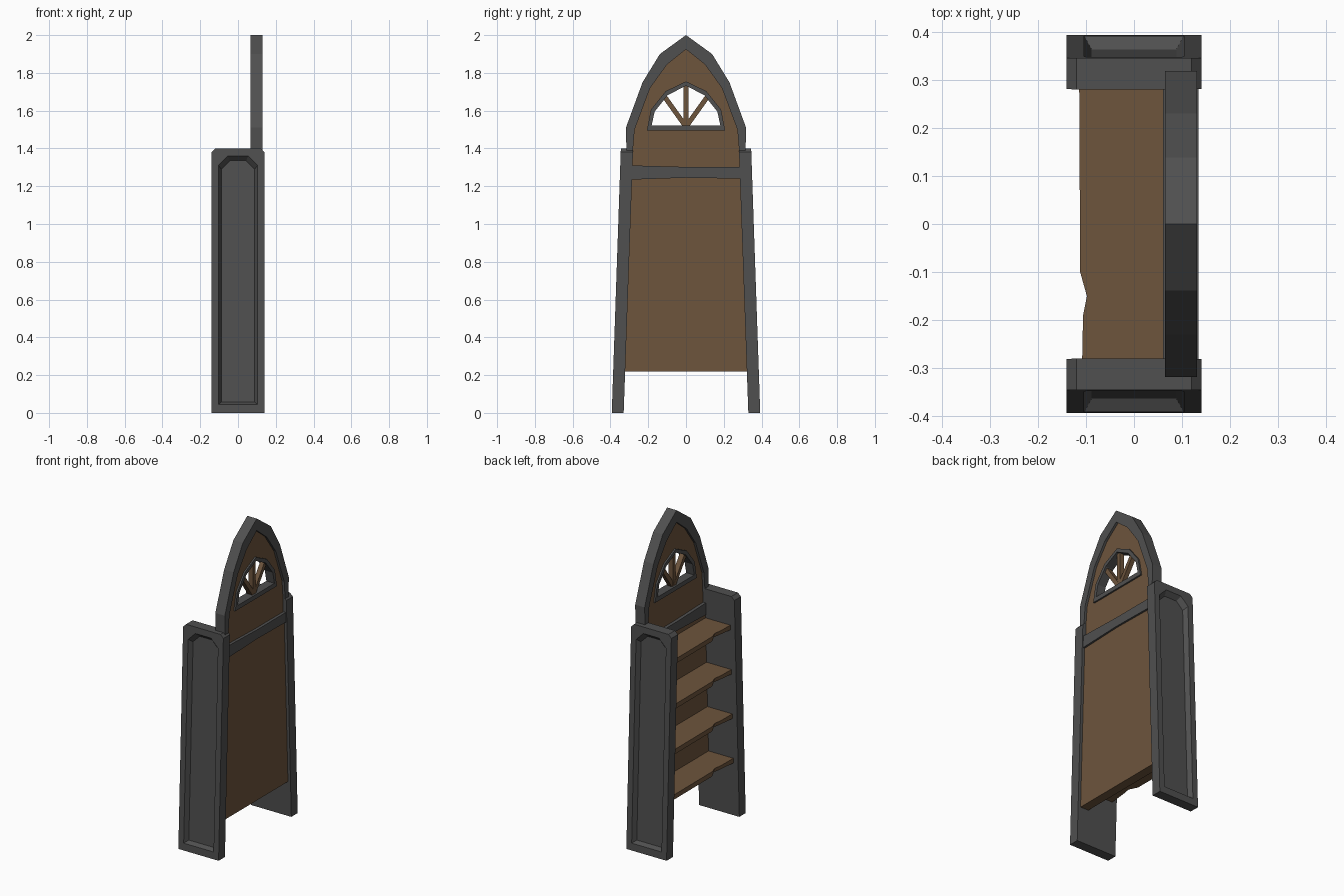
import bpy, bmesh, math

if "Cube" in bpy.data.objects:
    bpy.data.objects.remove(bpy.data.objects["Cube"])


def material(name, rgb):
    m = bpy.data.materials.new(name)
    m.diffuse_color = (*rgb, 1)
    m.use_nodes = True
    m.node_tree.nodes["Principled BSDF"].inputs["Base Color"].default_value = m.diffuse_color
    return m


GRAY = material("dark gray frame", (0.08, 0.08, 0.08))
BROWN = material("brown wood", (0.155, 0.09, 0.046))


def finish(bm, name, mat):
    bmesh.ops.recalc_face_normals(bm, faces=bm.faces)
    me = bpy.data.meshes.new(name)
    bm.to_mesh(me)
    bm.free()
    me.materials.append(mat)
    ob = bpy.data.objects.new(name, me)
    bpy.context.collection.objects.link(ob)
    return ob


def prism(name, pts, x0, x1, mat):
    """Extrude a (y, z) outline along x."""
    bm = bmesh.new()
    a, b = [[bm.verts.new((x, y, z)) for y, z in pts] for x in (x0, x1)]
    bm.faces.new(a)
    bm.faces.new(b)
    n = len(pts)
    for i in range(n):
        j = (i + 1) % n
        bm.faces.new((a[i], a[j], b[j], b[i]))
    return finish(bm, name, mat)


def band(name, outer, inner, x0, x1, mat, closed=True):
    """Frame between two (y, z) paths with equal point counts."""
    bm = bmesh.new()
    loops = [[bm.verts.new((x, y, z)) for y, z in path]
             for path, x in ((outer, x0), (outer, x1), (inner, x1), (inner, x0))]
    n = len(outer)
    for i in range(n if closed else n - 1):
        j = (i + 1) % n
        for k in range(4):
            a, b = loops[k], loops[(k + 1) % 4]
            bm.faces.new((a[i], a[j], b[j], b[i]))
    if not closed:
        for i in (0, n - 1):
            bm.faces.new([l[i] for l in loops])
    return finish(bm, name, mat)


def mirror_path(half):
    return half + [(-y, z) for y, z in reversed(half) if y > 0]


def inner_y(z):
    return 0.33 - 0.05 * z / 1.4


def outer_y(z):
    return 0.393 - 0.048 * z / 1.4


# Leaning side panels with a recessed field on the outside
def side_panel(name, s):
    def outline(w, z0, z1, c):
        return [(-w, z0), (w, z0), (w, z1 - c), (w - c, z1), (c - w, z1), (-w, z1 - c)]
    body = outline(0.14, 0.0, 1.4, 0.02)
    field = outline(0.104, 0.045, 1.36, 0.05)
    floor = outline(0.088, 0.058, 1.335, 0.045)
    bm = bmesh.new()
    rings = [[bm.verts.new((x, s * f(z), z)) for x, z in pts] for pts, f in (
        (body, inner_y), (body, outer_y), (field, outer_y),
        (floor, lambda z: outer_y(z) - 0.028))]
    bm.faces.new(rings[0])
    bm.faces.new(rings[3])
    for a, b in zip(rings, rings[1:]):
        for i in range(6):
            j = (i + 1) % 6
            bm.faces.new((a[i], a[j], b[j], b[i]))
    finish(bm, name, GRAY)


side_panel("left_side_panel", -1)
side_panel("right_side_panel", 1)

# Back board, tapering with the sides
w0, w1 = inner_y(0.22) + 0.004, inner_y(1.27) + 0.004
prism("back_board", [(-w0, 0.22), (w0, 0.22), (w1, 1.27), (-w1, 1.27)], 0.065, 0.122, BROWN)

# Cross beam, slightly crooked
prism("cross_beam", [(-0.292, 1.235), (0, 1.245), (0.292, 1.24),
                     (0.29, 1.302), (0, 1.302), (-0.29, 1.31)], 0.06, 0.134, GRAY)

# Pointed arch frame
arch_out = mirror_path([(0.315, 1.37), (0.318, 1.51), (0.23, 1.75), (0.138, 1.9), (0, 2.0)])
arch_in = mirror_path([(0.283, 1.37), (0.272, 1.5), (0.19, 1.72), (0.1, 1.845), (0, 1.925)])
band("arch_frame", arch_out, arch_in, 0.065, 0.131, GRAY, closed=False)

# Arched board with a window opening
board = mirror_path([(0, 1.27), (0.29, 1.27), (0.288, 1.42), (0.28, 1.5),
                     (0.197, 1.73), (0.105, 1.855), (0, 1.935)])
hole = mirror_path([(0, 1.51), (0.195, 1.51), (0.185, 1.58), (0.165, 1.63),
                    (0.105, 1.69), (0.055, 1.72), (0, 1.74)])
band("arch_board", board, hole, 0.08, 0.116, BROWN)

# Window frame
win_out = mirror_path([(0, 1.495), (0.207, 1.495), (0.186, 1.605), (0.108, 1.703), (0, 1.755)])
win_in = mirror_path([(0, 1.522), (0.182, 1.522), (0.166, 1.595), (0.097, 1.682), (0, 1.732)])
band("window_frame", win_out, win_in, 0.07, 0.126, GRAY)

# Fan of window bars
for i, (ty, tz) in enumerate([(-0.118, 1.68), (0, 1.74), (0.118, 1.68)]):
    dy, dz = ty, tz - 1.515
    d = math.hypot(dy, dz)
    ny, nz = -dz / d * 0.013, dy / d * 0.013
    prism(f"window_bar_{i + 1}", [(ny, 1.515 + nz), (-ny, 1.515 - nz),
                                  (ty - ny, tz - nz), (ty + ny, tz + nz)],
          0.082 + 0.001 * i, 0.114 - 0.001 * i, BROWN)

# Four shelves with a worn front edge
for i in range(4):
    z = 0.365 + 0.283 * i
    w = inner_y(z) + 0.004
    path = [(0.075, -w), (-0.108, -w), (-0.106, -0.19), (-0.098, -0.15),
            (-0.112, -0.1), (-0.114, w), (0.075, w)]
    bm = bmesh.new()
    top = [bm.verts.new((x, y, z)) for x, y in path]
    low = [bm.verts.new((x + (0.012 if k in (2, 3) else 0), y, z - 0.03))
           for k, (x, y) in enumerate(path)]
    bm.faces.new(top)
    bm.faces.new(low)
    for k in range(7):
        j = (k + 1) % 7
        bm.faces.new((top[k], top[j], low[j], low[k]))
    finish(bm, f"shelf_{i + 1}", BROWN)
